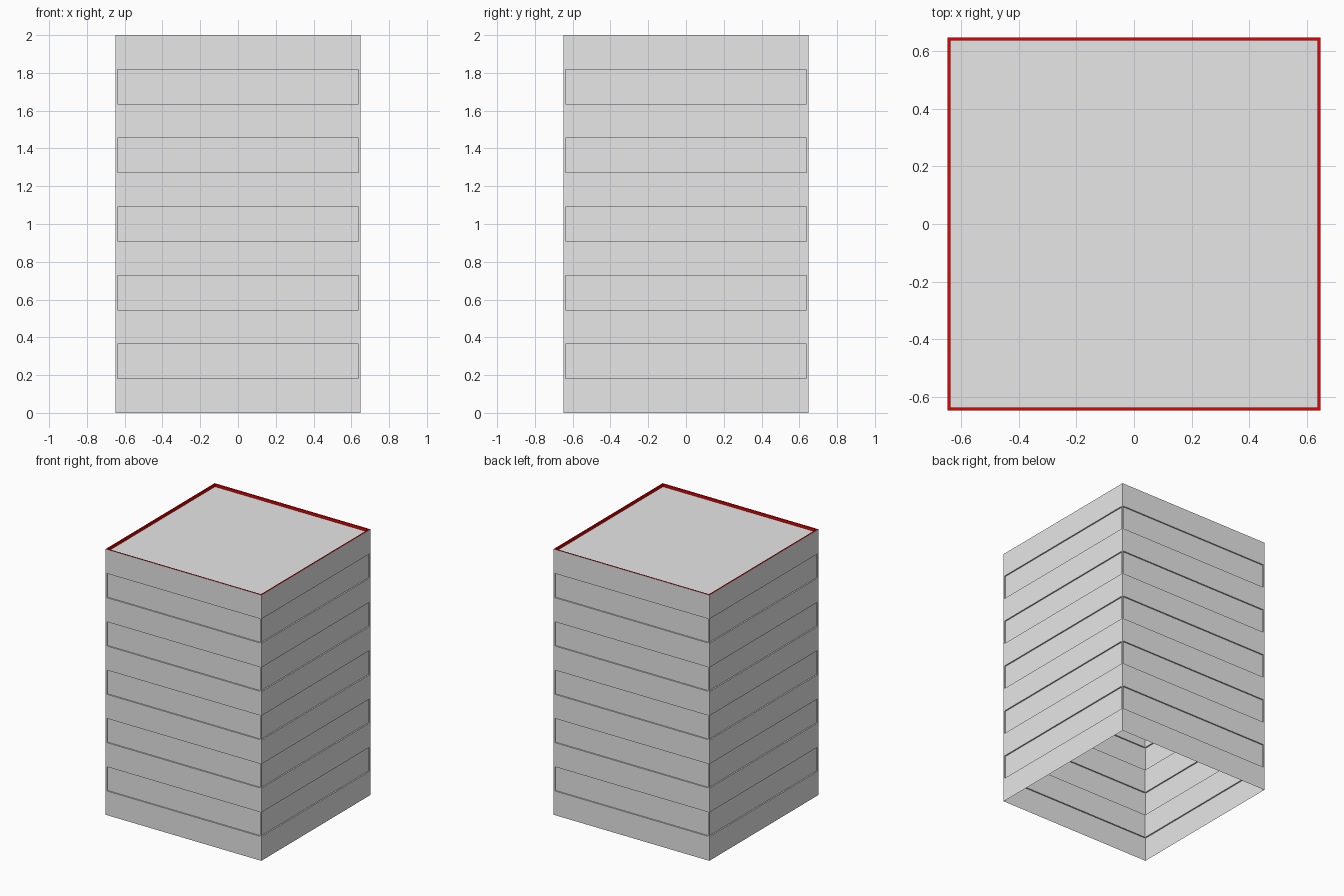
import bpy
import bmesh
from mathutils import Vector

cube = bpy.data.objects.get("Cube")
if cube:
    bpy.data.objects.remove(cube, do_unlink=True)

HALF, HEIGHT = 0.648, 2.0
MARGIN = 0.01          # frame left around bands and roof
RECESS, ROOF_DROP = 0.01, 0.02
FLOORS = 5
STEP = HEIGHT / (2 * FLOORS + 1)


def flat_material(name, color):
    mat = bpy.data.materials.new(name)
    mat.use_nodes = True
    mat.diffuse_color = color
    mat.node_tree.nodes["Principled BSDF"].inputs["Base Color"].default_value = color
    return mat


def cut(bm, point, normal):
    bmesh.ops.bisect_plane(bm, geom=bm.verts[:] + bm.edges[:] + bm.faces[:],
                           plane_co=point, plane_no=normal)


bm = bmesh.new()

# Box shell, open underneath
bmesh.ops.create_cube(bm, size=1)
bmesh.ops.scale(bm, vec=(2 * HALF, 2 * HALF, HEIGHT), verts=bm.verts)
bmesh.ops.translate(bm, vec=(0, 0, HEIGHT / 2), verts=bm.verts)
bm.normal_update()
bmesh.ops.delete(bm, geom=[f for f in bm.faces if f.normal.z < -0.5], context='FACES')

# Cut lines for the window bands and the roof border
for side in (-1, 1):
    for axis in (Vector((1, 0, 0)), Vector((0, 1, 0))):
        cut(bm, axis * side * (HALF - MARGIN), axis)
for i in range(1, 2 * FLOORS + 1):
    cut(bm, (0, 0, i * STEP), (0, 0, 1))
bm.normal_update()


def is_band(face):
    c = face.calc_center_median()
    inner = min(abs(c.x), abs(c.y)) < HALF / 2
    return abs(face.normal.z) < 0.5 and inner and int(c.z / STEP) % 2 == 1


# Recessed window bands on every wall
bands = [f for f in bm.faces if is_band(f)]
bmesh.ops.inset_individual(bm, faces=bands, thickness=0, depth=-RECESS)

# Sunken roof with a red parapet
top = [f for f in bm.faces if f.normal.z > 0.5 and f.calc_center_median().z > HEIGHT - 0.001]
roof = max(top, key=lambda f: f.calc_area())
parapet = [f for f in top if f is not roof]
parapet += bmesh.ops.inset_individual(bm, faces=[roof], thickness=0, depth=-ROOF_DROP)["faces"]
for f in parapet:
    f.material_index = 1
roof.material_index = 0

mesh = bpy.data.meshes.new("tower_block")
bm.to_mesh(mesh)
bm.free()
mesh.materials.append(flat_material("light_grey", (0.8, 0.8, 0.8, 1)))
mesh.materials.append(flat_material("parapet_red", (0.8, 0.0, 0.0, 1)))
tower = bpy.data.objects.new("tower_block", mesh)
bpy.context.collection.objects.link(tower)
